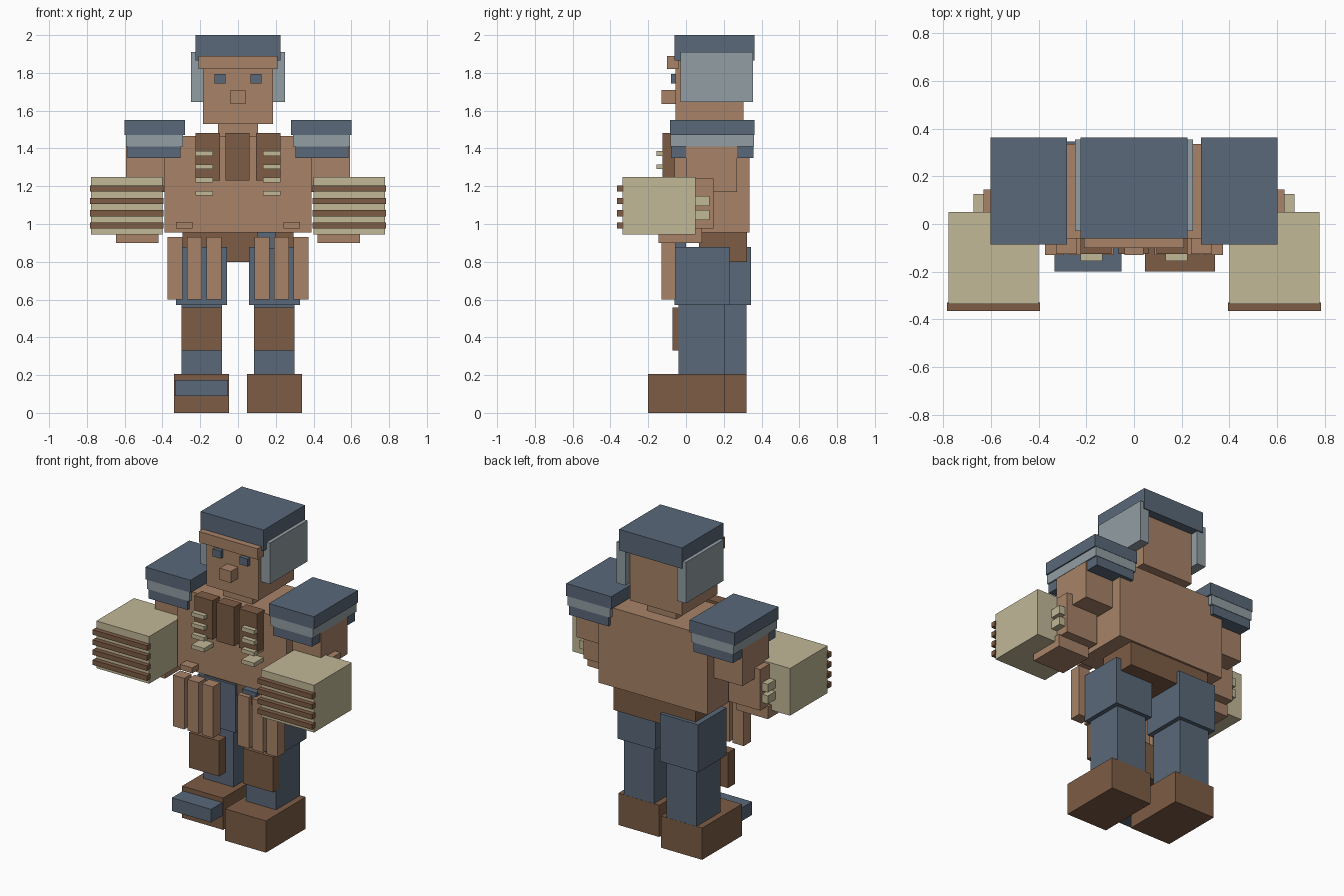
import bpy

if "Cube" in bpy.data.objects:
    bpy.data.objects.remove(bpy.data.objects["Cube"], do_unlink=True)


def material(name, rgb):
    m = bpy.data.materials.new(name)
    m.use_nodes = True
    m.diffuse_color = (*rgb, 1)
    m.node_tree.nodes["Principled BSDF"].inputs["Base Color"].default_value = (*rgb, 1)
    return m


SKIN = material("tan", (0.392, 0.227, 0.138))
BROWN = material("dark_brown", (0.205, 0.107, 0.060))
BLUE = material("slate_blue", (0.100, 0.138, 0.191))
GREY = material("pale_grey", (0.288, 0.342, 0.371))
BEIGE = material("beige", (0.539, 0.479, 0.309))


def box(name, mat, x, y, z, side=1):
    """Box from its extents; side -1 mirrors it across x."""
    if side < 0:
        x = (-x[1], -x[0])
    ext = (x, y, z)
    bpy.ops.mesh.primitive_cube_add(size=1, location=[(a + b) / 2 for a, b in ext])
    ob = bpy.context.object
    ob.name = name
    ob.scale = [b - a for a, b in ext]
    bpy.ops.object.transform_apply(location=False, rotation=False, scale=True)
    ob.data.materials.append(mat)
    return ob


# Head and helmet
box("head", SKIN, (-.185, .185), (-.055, .305), (1.53, 1.88))
box("neck", SKIN, (-.105, .105), (0, .25), (1.45, 1.54))
box("nose", SKIN, (-.04, .04), (-.13, -.05), (1.635, 1.71))
box("brow", SKIN, (-.21, .21), (-.10, -.04), (1.82, 1.89))
box("helmet", BLUE, (-.225, .225), (-.06, .362), (1.865, 2))

# Torso
box("torso", SKIN, (-.39, .39), (-.06, .335), (.955, 1.465))
box("hips", BROWN, (-.293, .293), (.07, .322), (.80, .96))
box("centre_strap", BROWN, (-.065, .06), (-.125, -.05), (1.23, 1.482))
box("belt_pouch", BLUE, (.10, .20), (-.10, 0), (.87, .957))

for s, label in ((1, "left"), (-1, "right")):
    def part(name, mat, x, y, z):
        return box(f"{label}_{name}", mat, x, y, z, s)

    # Face sides
    part("eye", BLUE, (.067, .125), (-.08, -.05), (1.745, 1.793))
    part("ear_flap", GREY, (.185, .248), (-.03, .355), (1.645, 1.91))

    # Chest strap with ladder of bars, and buckle
    part("chest_strap", BROWN, (.095, .225), (-.125, -.05), (1.23, 1.482))
    for i in range(4):
        z = 1.36 - i * .07
        part(f"chest_bar_{i}", BEIGE, (.133, .224), (-.155, -.05), (z, z + .026))
    part("buckle", SKIN, (.24, .327), (-.125, -.05), (.975, 1.01))

    # Hanging skirt panels
    for i in range(3):
        x = .087 + i * .103
        part(f"skirt_panel_{i}", SKIN, (x, x + .081), (-.13, -.055), (.60, .93))

    # Shoulder armour: cap, band, front and back plates
    part("shoulder_cap", BLUE, (.28, .602), (-.085, .363), (1.47, 1.55))
    part("shoulder_band", GREY, (.29, .594), (-.083, .361), (1.41, 1.471))
    part("shoulder_front_plate", BLUE, (.305, .585), (-.08, 0), (1.35, 1.411))
    part("shoulder_back_plate", BLUE, (.305, .585), (.27, .358), (1.35, 1.411))

    # Arm, hand and gauntlet
    part("upper_arm", SKIN, (.385, .592), (0, .27), (1.17, 1.43))
    part("forearm", SKIN, (.405, .632), (-.10, .145), (.975, 1.24))
    part("hand", SKIN, (.42, .645), (-.145, .085), (.90, .98))
    part("gauntlet", BEIGE, (.40, .778), (-.335, .05), (.945, 1.25))
    for i in range(4):
        z = .976 + i * .065
        part(f"gauntlet_bar_{i}", BROWN, (.395, .784), (-.365, -.33), (z, z + .032))
    for i in range(2):
        z = 1.02 + i * .075
        part(f"arm_strap_{i}", BEIGE, (.60, .673), (.045, .125), (z, z + .053))

    # Leg; the right one is set back in a stride
    d = 0 if s > 0 else .115
    part("thigh", BLUE, (.057, .328), (-.06 + d, .23 + d), (.57, .878))
    part("shin", BLUE, (.085, .30), (-.04 + d, .205 + d), (.20, .575))
    part("shin_guard", BROWN, (.085, .30), (-.072, 0), (.33, .558))
    part("foot", BROWN, (.047, .34), (-.20 + d, .206 + d), (0, .205))

box("right_toe_plate", BLUE, (-.333, -.053), (-.20, -.08), (.09, .175))
